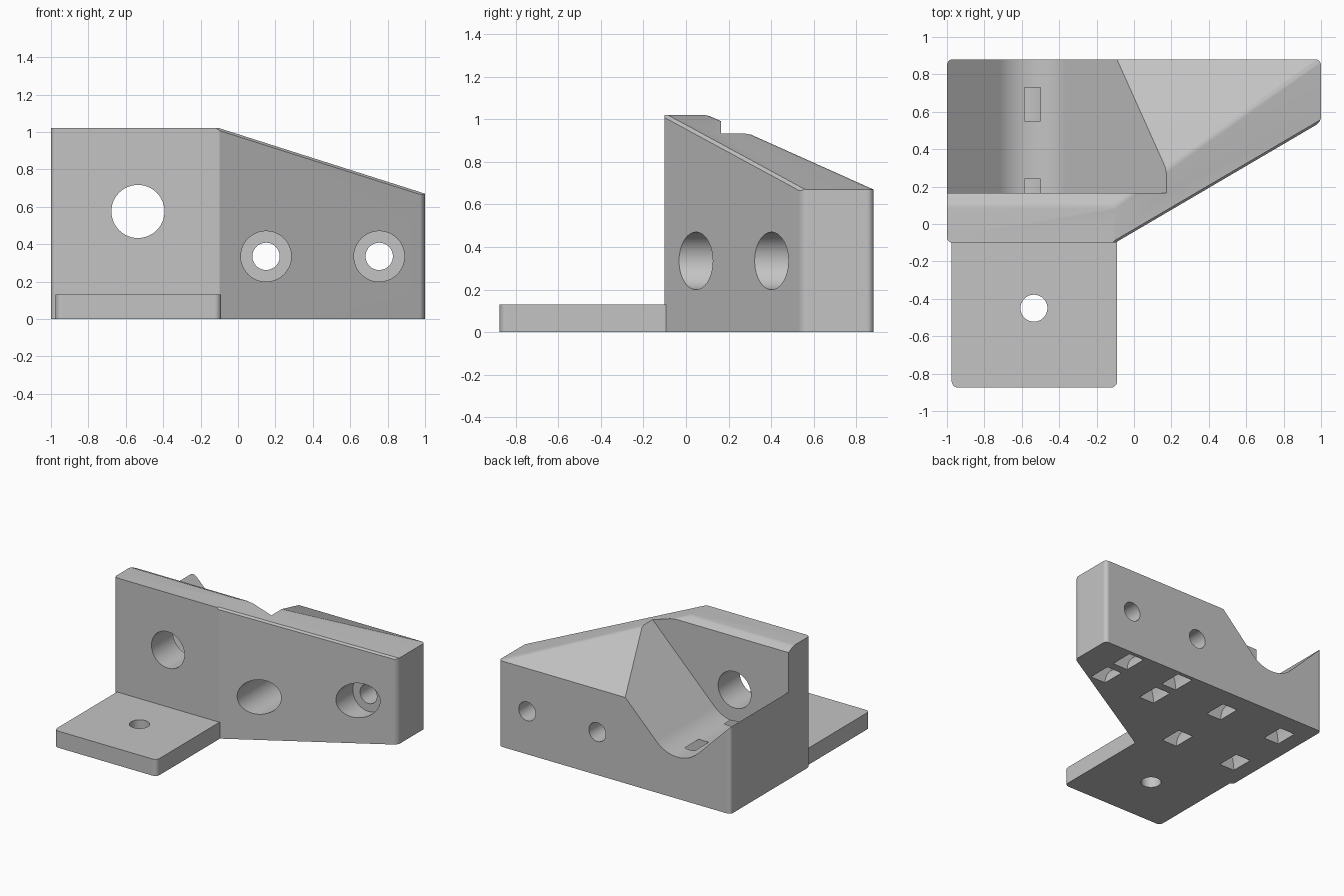
import bpy, bmesh
from math import sin, cos, radians
from mathutils import Vector

if "Cube" in bpy.data.objects:
    bpy.data.objects.remove(bpy.data.objects["Cube"])

GREY = (0.55, 0.55, 0.55, 1)
mat = bpy.data.materials.new("grey plastic")
mat.use_nodes = True
mat.diffuse_color = GREY
mat.node_tree.nodes["Principled BSDF"].inputs["Base Color"].default_value = GREY


def arc(cx, cy, r, start, end, n):
    angles = [radians(start + (end - start) * i / n) for i in range(n + 1)]
    return [(cx + r * cos(a), cy + r * sin(a)) for a in angles]


def circle(cx, cy, r, n=48):
    return arc(cx, cy, r, 0, 360, n)[:-1]


def prism(name, profile, axis, lo, hi, rounding=0, round_if=None):
    """Extrude a 2D profile along y or z, optionally rounding its side edges."""
    bm = bmesh.new()
    place = (lambda a, b, t: (a, b, t)) if axis == "z" else (lambda a, b, t: (a, t, b))
    face = bm.faces.new([bm.verts.new(place(a, b, lo)) for a, b in profile])
    ext = bmesh.ops.extrude_face_region(bm, geom=[face])
    move = Vector(place(0, 0, hi - lo))
    moved = [g for g in ext["geom"] if isinstance(g, bmesh.types.BMVert)]
    bmesh.ops.translate(bm, verts=moved, vec=move)
    if rounding:
        sides = [e for e in bm.edges
                 if abs(e.verts[0].co.z - e.verts[1].co.z) > 0.01 and round_if(e.verts[0].co)]
        bmesh.ops.bevel(bm, geom=sides, offset=rounding, segments=5, profile=0.5,
                        affect="EDGES")
    bmesh.ops.recalc_face_normals(bm, faces=bm.faces)
    mesh = bpy.data.meshes.new(name)
    bm.to_mesh(mesh)
    bm.free()
    mesh.materials.append(mat)
    obj = bpy.data.objects.new(name, mesh)
    bpy.context.collection.objects.link(obj)
    return obj


def slice_off(obj, planes):
    """Trim everything beyond each plane and close the cut."""
    bm = bmesh.new()
    bm.from_mesh(obj.data)
    for point, normal in planes:
        geom = bm.verts[:] + bm.edges[:] + bm.faces[:]
        bmesh.ops.bisect_plane(bm, geom=geom, plane_co=point, plane_no=normal, clear_outer=True)
        rim = [e for e in bm.edges if e.is_boundary]
        if rim:
            bmesh.ops.holes_fill(bm, edges=rim, sides=0)
    bmesh.ops.recalc_face_normals(bm, faces=bm.faces)
    bm.to_mesh(obj.data)
    bm.free()


def activate(obj):
    bpy.ops.object.select_all(action="DESELECT")
    obj.select_set(True)
    bpy.context.view_layer.objects.active = obj


def carve(obj, cutter):
    mod = obj.modifiers.new("carve", "BOOLEAN")
    mod.operation = "DIFFERENCE"
    mod.solver = "EXACT"
    mod.object = cutter
    cutter.hide_render = True
    activate(obj)
    bpy.ops.object.modifier_apply(modifier=mod.name)
    bpy.data.objects.remove(cutter)


def finish(obj):
    activate(obj)
    bpy.ops.object.shade_smooth_by_angle(angle=radians(28))
    mod = obj.modifiers.new("flat faces", "WEIGHTED_NORMAL")
    mod.keep_sharp = True


# Bracket body: wedge-shaped plan with rounded outer corners
plan = [(-1, -0.1), (-0.1, -0.1), (1, 0.545), (1, 0.88), (-1, 0.88)]
body = prism("bracket_body", plan, "z", 0, 1.02, 0.03, lambda v: abs(v.x) > 0.5)

# Sloping top planes with softened ridges between them
up = Vector((0, 0, 1))
side_slope = Vector((0.318, 0, 1)).normalized()
back_slope = Vector((0, 0.448, 1)).normalized()
wing_front = Vector((0.506, -0.863, 0))
wing_top = Vector((-0.1, -0.1, 1.02))
back_top = Vector((1, 0.88, 0.67))
wall_ridge = Vector((0, 0.099, 1.02))


def ease(point, n1, n2, depth):
    n = (n1 + n2).normalized()
    return point - n * depth, n


slice_off(body, [
    (wing_top, side_slope),
    (back_top, back_slope),
    ease(back_top, side_slope, back_slope, 0.004),
    ease(wall_ridge, up, back_slope, 0.003),
    ease(wing_top, side_slope, wing_front, 0.008),
])

# Rounded V-shaped cradle behind the front wall
cradle = [(-1.3, 0.98)] + arc(-0.54, 0.575, 0.25, 225, 315, 16) + [(0.6, 1.36), (-1.3, 1.36)]
carve(body, prism("cradle_cutter", cradle, "y", 0.165, 1.2))

# Round opening through the front wall
carve(body, prism("opening_cutter", circle(-0.535, 0.575, 0.142), "y", -0.4, 0.4))

# Counterbored screw holes through the wing
for x in (0.15, 0.755):
    carve(body, prism("counterbore_cutter", circle(x, 0.335, 0.135), "y", -0.4, 0.53))
    carve(body, prism("screw_cutter", circle(x, 0.335, 0.073), "y", 0.4, 1.2))

# Arched cable tie tunnels opening on the underside
for x, y, outer in ((-0.545, 0.64, 0.332), (-0.545, 0.15, 0.332),
                    (0.465, 0.76, 0.29), (0.465, 0.515, 0.29)):
    tunnel = arc(x, 0, outer, -20, 200, 32) + arc(x, 0, outer - 0.13, 200, -20, 32)
    carve(body, prism("tie_tunnel_cutter", tunnel, "y", y - 0.09, y + 0.09))
finish(body)

# Mounting tab with a screw hole
tab_plan = [(-0.975, -0.875), (-0.09, -0.875), (-0.09, -0.085), (-0.975, -0.085)]
tab = prism("mounting_tab", tab_plan, "z", 0, 0.13, 0.035, lambda v: v.y < -0.5)
carve(tab, prism("tab_hole_cutter", circle(-0.535, -0.45, 0.072), "z", -0.2, 0.4))
finish(tab)
